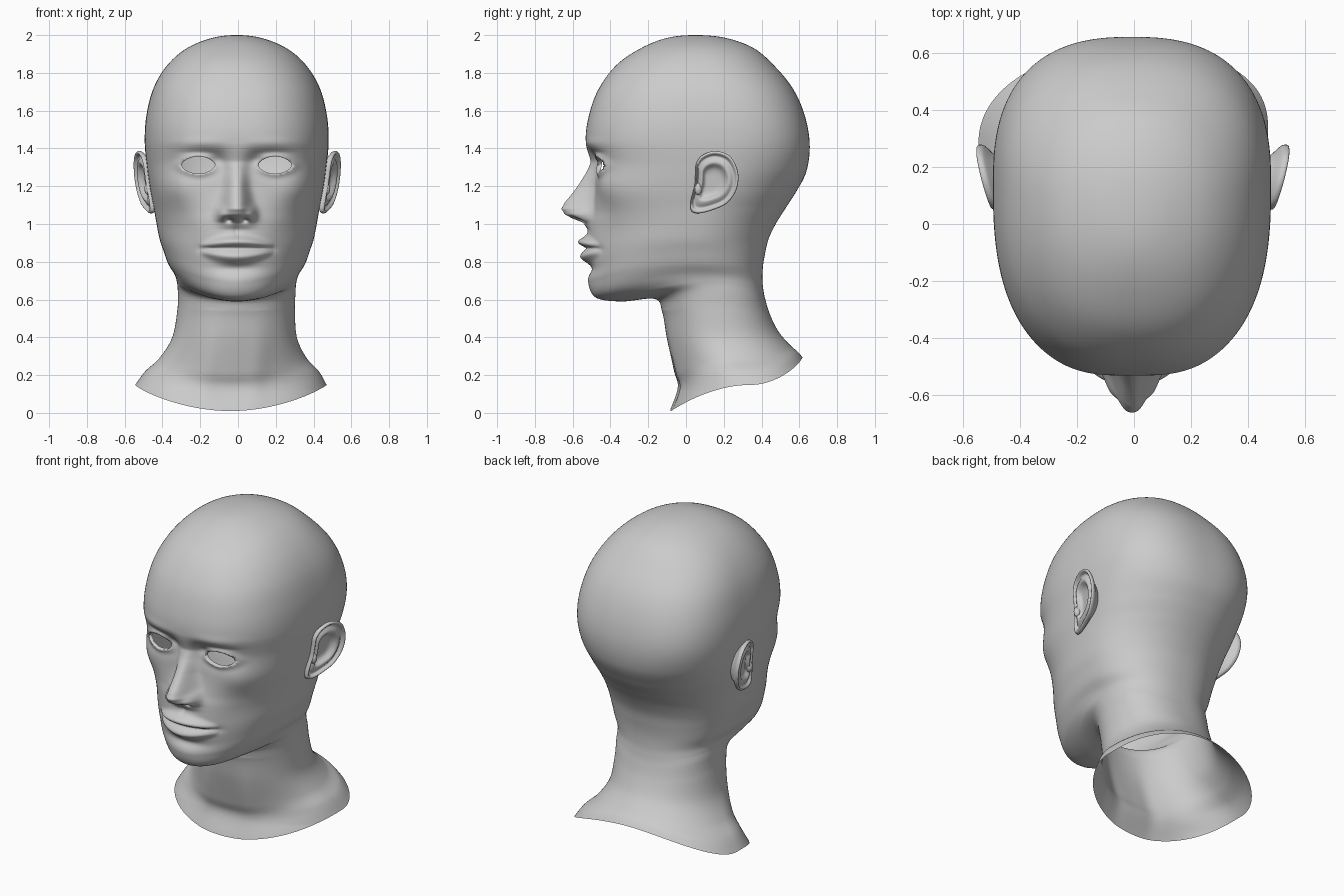
import bpy, bmesh, math

# Rings from crown to chin: front y, front z, half width, y of widest point,
# side z, back y, back z, squareness (first row only steers the spline)
HEAD = [
    (.21, 1.985, -.12, .06, 1.985, -.10, 1.985, 2.1),
    (.05, 2.0, 0, .05, 2.0, .05, 2.0, 2.1),
    (-.10, 1.985, .13, .06, 1.985, .21, 1.985, 2.1),
    (-.24, 1.93, .265, .07, 1.93, .36, 1.93, 2.2),
    (-.37, 1.84, .368, .09, 1.84, .475, 1.83, 2.3),
    (-.465, 1.71, .440, .11, 1.72, .57, 1.71, 2.45),
    (-.515, 1.57, .477, .13, 1.58, .63, 1.57, 2.55),
    (-.530, 1.44, .487, .14, 1.44, .655, 1.42, 2.6),
    (-.495, 1.32, .475, .14, 1.30, .638, 1.28, 2.6),
    (-.482, 1.20, .458, .12, 1.18, .583, 1.17, 2.5),
    (-.498, 1.08, .438, .09, 1.08, .525, 1.08, 2.3),
    (-.518, 1.0, .424, .07, 1.0, .475, 1.0, 2.15),
    (-.522, .88, .408, .05, .92, .437, .92, 2.1),
    (-.513, .77, .388, .05, .86, .418, .84, 2.1),
    (-.510, .69, .363, .06, .79, .407, .77, 2.1),
]
# Rings under the jaw, down the neck and out to the open base
NECK = [
    (-.475, .61, .330, .08, .735, .405, .70, 2.1),
    (-.340, .59, .317, .11, .695, .410, .65, 2.1),
    (-.165, .603, .312, .14, .65, .420, .60, 2.1),
    (-.125, .53, .311, .16, .55, .445, .52, 2.1),
    (-.100, .39, .330, .19, .40, .490, .43, 2.1),
    (-.060, .22, .390, .24, .29, .550, .36, 2.1),
    (-.037, .13, .460, .28, .22, .590, .325, 2.2),
    (-.080, .01, .507, .31, .148, .615, .295, 2.2),
    (-.120, -.11, .55, .34, .08, .640, .26, 2.2),
]
# Nose ridge: z, height, half width
NOSE = [(.97, 0, .09), (1.008, .03, .088), (1.03, .09, .084), (1.05, .135, .08),
        (1.08, .162, .073), (1.115, .149, .066), (1.2, .092, .054), (1.28, .038, .05),
        (1.33, .010, .05), (1.38, .006, .06), (1.44, 0, .07)]
# Soft bumps and hollows on each half of the face: x, z, x radius, z radius, height
BUMPS = [
    (.17, 1.32, .11, .065, -.038),   # eye socket
    (.10, 1.335, .04, .04, -.018),   # inner eye corner
    (.20, 1.378, .09, .012, -.006),  # upper lid crease
    (.20, 1.425, .13, .030, .008),   # brow
    (.34, 1.19, .13, .10, .045),     # cheekbone
    (.29, .95, .09, .10, -.010),     # cheek hollow
    (.080, 1.055, .026, .034, .035),  # nostril wing
    (.042, 1.022, .018, .011, -.045),  # nostril
    (.0, .965, .016, .03, -.008),    # philtrum
    (.185, .868, .03, .02, -.008),   # mouth corner
    (.0, .765, .12, .03, -.016),     # dip under the lip
    (.0, .68, .12, .05, .008),       # chin
    (.13, .25, .06, .20, .010),      # neck muscle
]
PER, COLS = 16, 224


def spline(rows, per):
    """Catmull-Rom through rows[1:-1]; the two end rows only set the slope."""
    out = []
    for a, b, c, d in zip(rows, rows[1:], rows[2:], rows[3:]):
        for k in range(per):
            t = k / per
            out.append([.5 * (2*q + (r-p)*t + (2*p-5*q+4*r-s)*t*t + (3*q-p-3*r+s)*t**3)
                        for p, q, r, s in zip(a, b, c, d)])
    return out + [list(rows[-2])]


def gauss(a, b):
    return math.exp(-a*a - b*b)


def nose(x, z):
    for (z0, h0, s0), (z1, h1, s1) in zip(NOSE, NOSE[1:]):
        if z0 <= z <= z1:
            t = (z - z0) / (z1 - z0)
            return (h0 + (h1-h0)*t) * math.exp(-(abs(x) / (s0 + (s1-s0)*t))**2.6)
    return 0


def lips(x, z):
    taper = max(0, 1 - (abs(x)/.195)**1.8)
    q = (z - .872) / (.4 + .6*taper)       # lips thin out toward the corners
    return taper**.8 * (.05 * gauss(0, (q-.034)/.028) + .042 * gauss(0, (q+.045)/.034)) \
        - min(1, taper*2) * .012 * gauss(0, q/.009)


def eye_coords(x, z):
    a, b = (x - .203) / .088, (z - 1.312) / .046
    return a, b, (abs(a)**1.75 + abs(b)**1.75)**(1/1.75)


def make_object(name, bm):
    bmesh.ops.recalc_face_normals(bm, faces=bm.faces[:])
    for f in bm.faces:
        f.smooth = True
    mesh = bpy.data.meshes.new(name)
    bm.to_mesh(mesh)
    bm.free()
    ob = bpy.data.objects.new(name, mesh)
    bpy.context.collection.objects.link(ob)
    return ob


def skin(bm, rings):
    for r0, r1 in zip(rings, rings[1:]):
        n = len(r0)
        for j in range(n):
            bm.faces.new((r0[j], r0[(j+1) % n], r1[(j+1) % n], r1[j]))


# Head and neck as one lofted skin with sculpted face
bm = bmesh.new()
rings, lid = [], set()
for i, (yf, zf, w, ym, zs, yb, zb, n) in enumerate(spline(HEAD + NECK, PER)):
    ring = []
    for j in range(COLS):
        t = 2 * math.pi * j / COLS
        t -= .4 * math.sin(t)              # finer columns on the face
        s, c = math.sin(t), math.cos(t)
        # rounder under the back of the skull, squarer at the nape
        m = n if c > 0 else n - .35*gauss(0, (zs-1.2)/.18) + .2*gauss(0, (zs-.7)/.25)
        r = (abs(s)**m + abs(c)**m)**(-1/m)
        x = w * r * s
        y = ym + ((yf if c > 0 else yb) - ym) * r * abs(c)
        z = zs + ((zf if c > 0 else zb) - zs) * c * c
        on_lid = False
        if c > 0 and z < 1.6:
            side, ax = (1 if x >= 0 else -1), abs(x)
            a, b, e = eye_coords(ax, z)
            if .85 < e < 1.12:             # snap to a clean eye outline
                ax, z = .203 + .088*a/e, 1.312 + .046*b/e
                x, e = side * ax, 1
            on_lid = e <= 1
            front = min(1, c * 2)
            # keep the face shapes off the rings under the jaw
            if i < 14.5 * PER:
                y -= nose(ax, z) + lips(ax, z) + .034 * math.exp(-(e/1.25)**4)
            if i < 14.5 * PER or z < .55:
                y -= front * sum(h * gauss((ax-bx)/rx, (z-bz)/rz) for bx, bz, rx, rz, h in BUMPS)
        low = min(1, max(0, (.62 - z) / .5))**1.3
        y += .06 * low * x                 # slight twist of the shoulders
        x -= .007 + .033 * low
        v = bm.verts.new((x, y, z))
        if on_lid:
            lid.add(v)
        ring.append(v)
    rings.append(ring)
skin(bm, rings)
# Open the eyes and turn the lid edges inward
bmesh.ops.delete(bm, geom=[f for f in bm.faces if all(v in lid for v in f.verts)], context='FACES')
rim = [e for e in bm.edges if e.is_boundary and e.verts[0].co.y < -.3 and 1.2 < e.verts[0].co.z < 1.45]
new = bmesh.ops.extrude_edge_only(bm, edges=rim)['geom']
bmesh.ops.translate(bm, vec=(0, .025, 0), verts=[g for g in new if isinstance(g, bmesh.types.BMVert)])
bmesh.ops.remove_doubles(bm, verts=bm.verts[:], dist=1e-5)
make_object("head_and_neck", bm)

# Ear outline (y, z) and its section from bowl to rim to back (scale, outward offset)
OUTLINE = [(.055, 1.32), (.09, 1.365), (.16, 1.385), (.235, 1.355), (.275, 1.27), (.265, 1.18),
           (.215, 1.11), (.14, 1.075), (.07, 1.058), (.03, 1.07), (.025, 1.12), (.045, 1.2), (.05, 1.26)]
SECTION = [(-.1, -.022), (.02, -.022), (.3, -.022), (.46, -.014), (.6, .008), (.72, .004), (.84, -.006),
           (.93, .012), (1, .008), (1, -.008), (.92, -.02), (.75, -.04), (.55, -.08), (.4, -.1)]


def ear(name, side):
    bm = bmesh.new()
    loop = spline([OUTLINE[-1]] + OUTLINE + OUTLINE[:2], 5)[:-1]
    rings = []
    for r, dx in spline(SECTION, 3):
        ring = []
        for oy, oz in loop:
            y, z = .14 + (oy-.14)*r, 1.225 + (oz-1.225)*r
            x = .452 + .26*(y-.05) + .12*(z-1.06) + dx
            ring.append(bm.verts.new((side*x - .004, y, z)))
        rings.append(ring)
    skin(bm, rings)
    bm.faces.new(rings[0])
    # small flap in front of the ear canal
    flap = bmesh.ops.create_uvsphere(bm, u_segments=12, v_segments=8, radius=1)['verts']
    for v in flap:
        v.co = (side*(.472 + .02*v.co.x) - .004, .065 + .02*v.co.y, 1.185 + .032*v.co.z)
    make_object(name, bm)


ear("left_ear", 1)
ear("right_ear", -1)
